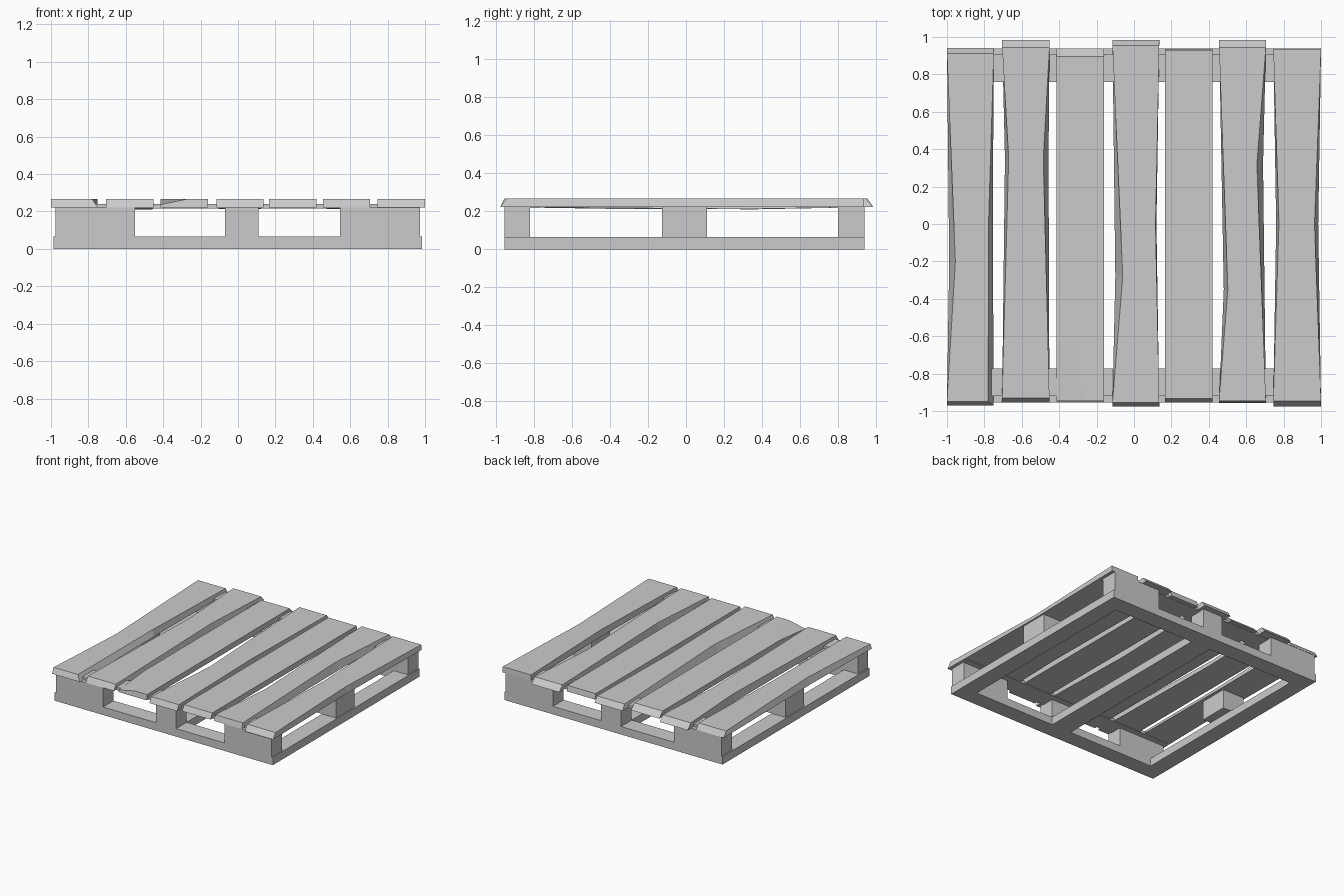
import bpy, bmesh

if "Cube" in bpy.data.objects:
    bpy.data.objects.remove(bpy.data.objects["Cube"])

FRAME_TOP, BLOCK_TOP, SLAT_TOP = 0.065, 0.222, 0.267


def make_object(name, bm):
    bmesh.ops.recalc_face_normals(bm, faces=bm.faces)
    mesh = bpy.data.meshes.new(name)
    bm.to_mesh(mesh)
    bm.free()
    ob = bpy.data.objects.new(name, mesh)
    bpy.context.collection.objects.link(ob)
    return ob


def box(name, x, y, z):
    bm = bmesh.new()
    bmesh.ops.create_cube(bm, size=1)
    for v in bm.verts:
        v.co = [r[0] if c < 0 else r[1] for c, r in zip(v.co, (x, y, z))]
    return make_object(name, bm)


def slat(name, x, y_low, y_top, bends=(0, 0), low=(0, 0), top=(0, 0),
         chip=0, dip=0, sag=0):
    """Worn board: each long edge is pinched inward at its own bend point."""
    bm = bmesh.new()

    def ring(ys, pinch, z):
        return [bm.verts.new(p) for p in (
            (x[0], ys[0], z), (x[1], ys[0], z), (x[1] - pinch[1], bends[1], z),
            (x[1], ys[1], z), (x[0], ys[1], z), (x[0] + pinch[0], bends[0], z))]

    a, b = ring(y_low, low, BLOCK_TOP), ring(y_top, top, SLAT_TOP)
    b[1].co.x -= chip
    a[2].co.z -= sag
    a[5].co.z -= sag
    bm.faces.new(a)
    if dip:
        # split-off corner on the front left
        b[0].co.z -= dip
        p = bm.verts.new((x[0] + 0.145, y_top[0], SLAT_TOP))
        q = bm.verts.new((x[0] + 0.11, y_top[0] + 0.27, SLAT_TOP))
        r = bm.verts.new((x[0], y_top[0] + 0.33, SLAT_TOP))
        bm.faces.new((b[0], p, q, r))
        bm.faces.new((p, b[1], b[2], b[3], b[4], b[5], r, q))
        bm.faces.new((a[0], a[1], b[1], p, b[0]))
        bm.faces.new((a[5], a[0], b[0], r, b[5]))
        sides = range(1, 5)
    else:
        bm.faces.new(b)
        sides = range(6)
    for i in sides:
        j = (i + 1) % 6
        bm.faces.new((a[i], a[j], b[j], b[i]))
    return make_object(name, bm)


# Bottom frame and centre runner
base = (0, FRAME_TOP)
rows = {"front": (-0.955, -0.82), "back": (0.80, 0.938)}
for label, y in rows.items():
    box(label + "_base_board", (-0.987, 0.983), y, base)
for label, x in {"left": (-0.987, -0.85), "centre": (-0.07, 0.11),
                 "right": (0.846, 0.983)}.items():
    box(label + "_base_board", x, (-0.82, 0.80), base)

# Spacer blocks
tall = (FRAME_TOP, BLOCK_TOP)
for label, y in rows.items():
    for side, x in {"left": (-0.977, -0.55), "middle": (-0.07, 0.11),
                    "right": (0.545, 0.973)}.items():
        box(f"{label}_{side}_block", x, y, tall)
for side, x in {"left": (-0.977, -0.78), "right": (0.776, 0.973)}.items():
    box(side + "_side_block", x, (-0.125, 0.11), tall)

# Thin cross boards under the slats
box("front_cross_board", (-0.97, 0.97), (-0.92, -0.772), (0.217, 0.24))
box("back_cross_board", (-0.97, 0.97), (0.76, 0.905), (0.217, 0.24))

# Deck slats
slat("deck_slat_1", (-1.0, -0.75), (-0.97, 0.94), (-0.95, 0.912),
     (-0.2, 0.0), (0.012, 0.005), (0.045, 0.028), chip=0.03)
slat("deck_slat_2", (-0.705, -0.452), (-0.955, 0.985), (-0.93, 0.945),
     (0.35, 0.35), (0.015, 0.005), (0.035, 0.033), sag=0.012)
slat("deck_slat_3", (-0.415, -0.16), (-0.95, 0.938), (-0.945, 0.895), dip=0.03)
slat("deck_slat_4", (-0.115, 0.135), (-0.977, 0.985), (-0.955, 0.955),
     (-0.28, 0.0), (0.015, 0.015), (0.055, 0.02), sag=0.01)
slat("deck_slat_5", (0.165, 0.42), (-0.955, 0.938), (-0.932, 0.93))
slat("deck_slat_6", (0.455, 0.705), (-0.957, 0.985), (-0.945, 0.945),
     (-0.35, 0.32), (0.025, 0.015), (0.047, 0.048), sag=0.01)
slat("deck_slat_7", (0.745, 1.0), (-0.977, 0.938), (-0.945, 0.935),
     (0.0, 0.0), (0.015, 0.015), (0.03, 0.035))
